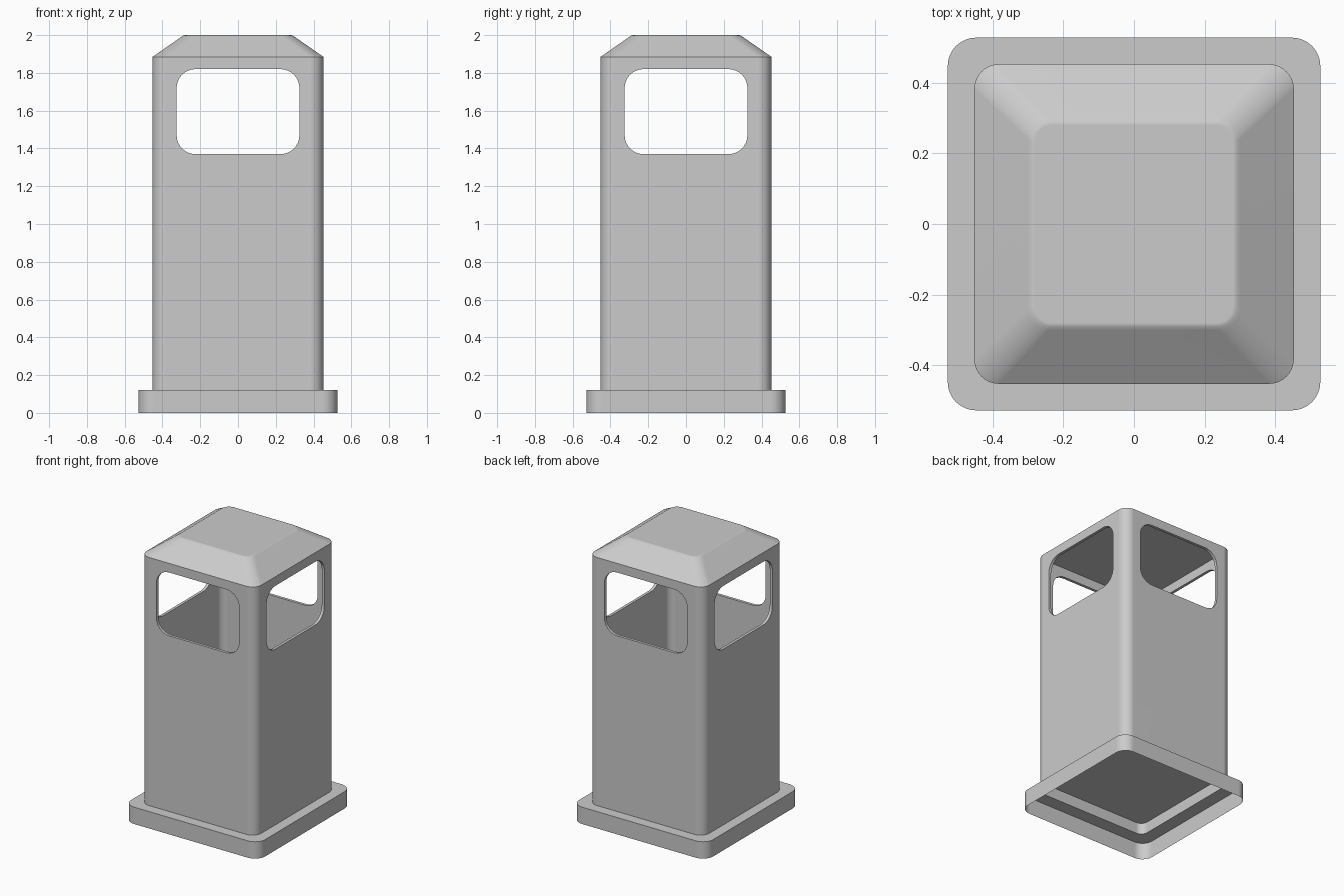
import bpy, bmesh
from math import sin, cos, pi, radians

cube = bpy.data.objects.get("Cube")
if cube:
    bpy.data.objects.remove(cube)

grey = bpy.data.materials.new("light_grey")
grey.use_nodes = True
colour = (0.6, 0.6, 0.6, 1)
grey.diffuse_color = colour
grey.node_tree.nodes["Principled BSDF"].inputs["Base Color"].default_value = colour


def rounded_rect(hw, hh, r, steps=8):
    """Counter-clockwise outline of a rectangle with round corners."""
    pts = []
    for i, (sx, sy) in enumerate([(1, 1), (-1, 1), (-1, -1), (1, -1)]):
        for k in range(steps + 1):
            a = (i + k / steps) * pi / 2
            pts.append((sx * (hw - r) + r * cos(a), sy * (hh - r) + r * sin(a)))
    return pts


def make_part(name, loops, cap_start=False, cap_end=False, closed=False):
    """Bridge a stack of equal vertex loops into one mesh object."""
    bm = bmesh.new()
    rings = [[bm.verts.new(p) for p in loop] for loop in loops]
    pairs = list(zip(rings, rings[1:]))
    if closed:
        pairs.append((rings[-1], rings[0]))
    for a, b in pairs:
        for i in range(len(a)):
            j = (i + 1) % len(a)
            bm.faces.new((a[i], a[j], b[j], b[i]))
    if cap_start:
        bm.faces.new(rings[0][::-1])
    if cap_end:
        bm.faces.new(rings[-1])
    if closed or (cap_start and cap_end):
        bmesh.ops.recalc_face_normals(bm, faces=bm.faces[:])
    mesh = bpy.data.meshes.new(name)
    bm.to_mesh(mesh)
    bm.free()
    mesh.materials.append(grey)
    obj = bpy.data.objects.new(name, mesh)
    bpy.context.collection.objects.link(obj)
    return obj


def square_loops(profile):
    """Rounded square loops from (half width, corner radius, height)."""
    return [[(x, y, z) for x, y in rounded_rect(h, h, r)] for h, r, z in profile]


def activate(obj):
    bpy.ops.object.select_all(action='DESELECT')
    obj.select_set(True)
    bpy.context.view_layer.objects.active = obj


# Base skirt, open underneath
base = make_part("base", square_loops([
    (0.527, 0.08, 0), (0.527, 0.08, 0.12), (0.432, 0.05, 0.12)]))

# Hollow body walls
body = make_part("body", square_loops([
    (0.452, 0.07, 0.12), (0.452, 0.07, 1.885),
    (0.432, 0.05, 1.885), (0.432, 0.05, 0.12)]), closed=True)

# Window openings through all four walls
window = rounded_rect(0.325, 0.225, 0.1)
for axis in "xy":
    loops = [[(d, u, v + 1.595) if axis == "x" else (u, d, v + 1.595)
              for u, v in window] for d in (-1, 1)]
    cutter = make_part("window_cutter_" + axis, loops, True, True)
    cutter.hide_render = True
    cut = body.modifiers.new("window_" + axis, 'BOOLEAN')
    cut.operation = 'DIFFERENCE'
    cut.solver = 'EXACT'
    cut.object = cutter
    activate(body)
    bpy.ops.object.modifier_apply(modifier=cut.name)
    bpy.data.objects.remove(cutter)

# Raised floor inside the body
floor = make_part("floor", square_loops([
    (0.432, 0.05, 0.2), (0.432, 0.05, 0.22)]), True, True)

# Sloped lid with a softened top edge
lid = make_part("lid", square_loops([
    (0.452, 0.07, 1.885), (0.3, 0.06, 1.991),
    (0.29, 0.055, 1.998), (0.28, 0.05, 2.0)]), True, True)

# Smooth round corners, keep flat panels flat
for obj in (base, body, floor, lid):
    activate(obj)
    bpy.ops.object.shade_smooth_by_angle(angle=radians(35))
    flat = obj.modifiers.new("flat_panels", 'WEIGHTED_NORMAL')
    flat.keep_sharp = True
